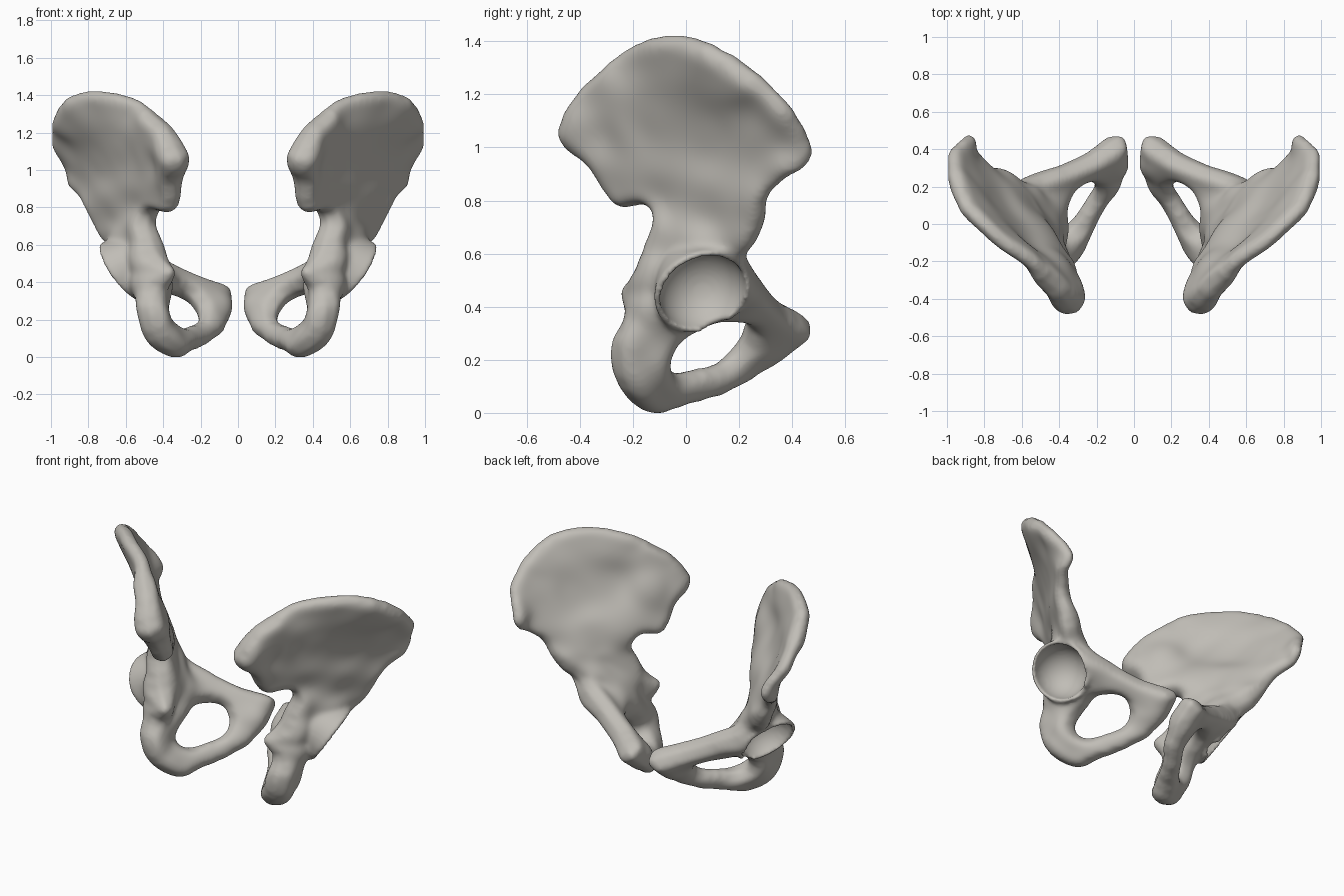
import bpy, bmesh
from mathutils import Vector, Matrix, geometry, kdtree

cube = bpy.data.objects.get("Cube")
if cube:
    bpy.data.objects.remove(cube, do_unlink=True)

# Bone material
bone = bpy.data.materials.new("warm_grey_bone")
bone.use_nodes = True
bone.diffuse_color = (0.53, 0.51, 0.47, 1)
bone.node_tree.nodes["Principled BSDF"].inputs["Base Color"].default_value = bone.diffuse_color

# Side profile of the hip bone (y, z): crest, front edge, pubis, ischium, notch
OUTLINE = [(-.475, 1.07), (-.41, 1.2), (-.31, 1.3), (-.2, 1.385), (-.07, 1.425), (.05, 1.405),
           (.2, 1.32), (.33, 1.22), (.43, 1.1), (.48, .99), (.45, .92), (.38, .88),
           (.31, .81), (.3, .73), (.27, .65), (.23, .59), (.27, .52), (.35, .42),
           (.45, .36), (.47, .32), (.4, .26), (.3, .18), (.2, .11), (.1, .06),
           (-.02, .03), (-.13, 0), (-.22, .05), (-.28, .17), (-.28, .27), (-.23, .37),
           (-.245, .46), (-.2, .52), (-.16, .62), (-.12, .73), (-.15, .78), (-.24, .77),
           (-.29, .82), (-.36, .93), (-.44, 1)]
FORAMEN = [(-.06, .17), (-.02, .15), (.12, .18), (.2, .25), (.23, .33), (.19, .35),
           (.1, .35), (0, .29), (-.05, .23)]

# Mid-surface guides: y, z, x and half thickness
ILIUM = [(-.44, 1.07, .33, .09), (-.4, 1, .32, .09), (-.33, 1.25, .43, .07),
         (-.2, 1.36, .55, .045), (-.07, 1.4, .74, .045), (.1, 1.36, .91, .05),
         (.22, 1.27, .95, .055), (.35, 1.15, .96, .045), (.46, 1, .89, .04),
         (.28, 1.12, .89, .03), (.1, 1.05, .74, .025), (-.1, 1.1, .6, .03),
         (.3, 1, .85, .03), (-.25, 1.05, .41, .075), (.38, .91, .87, .04),
         (-.25, .82, .36, .065), (.3, .78, .79, .05), (.1, .8, .63, .065),
         (-.08, .82, .48, .07), (-.1, .68, .5, .08), (.25, .65, .68, .07),
         (.08, .62, .59, .1)]
LOWER = [(.06, .44, .47, .11), (-.12, .52, .48, .11), (-.12, .4, .49, .1),
         (-.23, .46, .35, .04), (.2, .5, .55, .09), (-.2, .3, .47, .085),
         (-.2, .12, .42, .09), (-.1, .03, .3, .07), (-.1, .2, .44, .08),
         (.08, .11, .22, .055), (.24, .18, .11, .06), (.33, .26, .09, .09),
         (.42, .32, .09, .09), (.35, .36, .19, .075), (.27, .45, .38, .07),
         (.26, .31, .21, .06), (.2, .35, .32, .07), (.1, .36, .39, .08)]
GUIDES = ILIUM + LOWER


def smooth_loop(pts, steps=6):
    """Closed Catmull-Rom curve through the points."""
    p = [Vector(q) for q in pts]
    out = []
    for i in range(len(p)):
        a, b, c, d = (p[(i + k) % len(p)] for k in (-1, 0, 1, 2))
        for s in range(steps):
            t = s / steps
            out.append(.5 * (2 * b + (c - a) * t + (2 * a - 5 * b + 4 * c - d) * t ** 2
                             + (3 * b - a - 3 * c + d) * t ** 3))
    return out


def inside(p, loops):
    hit = False
    for loop in loops:
        for a, b in zip(loop, loop[1:] + loop[:1]):
            if (a.y > p.y) != (b.y > p.y) and p.x < a.x + (p.y - a.y) / (b.y - a.y) * (b.x - a.x):
                hit = not hit
    return hit


def mid_surface(p):
    """Locally fitted plane through the guides: point, normal, half thickness."""
    m, rhs = Matrix.Diagonal((0, .02, .02)), Vector((0, 0, 0))
    total = thick = 0
    for y, z, x, h in GUIDES:
        dy, dz = y - p.x, z - p.y
        w = 1 / (dy * dy + dz * dz + .004) ** 2
        row = Vector((1, dy, dz))
        for i in range(3):
            for j in range(3):
                m[i][j] += w * row[i] * row[j]
        rhs += w * x * row
        total += w
        thick += w * h
    x, sy, sz = m.inverted() @ rhs
    return Vector((x, p.x, p.y)), Vector((1, -sy, -sz)).normalized(), thick / total


def apply_modifiers(ob):
    dg = bpy.context.evaluated_depsgraph_get()
    mesh = bpy.data.meshes.new_from_object(ob.evaluated_get(dg))
    ob.modifiers.clear()
    ob.data = mesh


def add_object(name, bm):
    bmesh.ops.recalc_face_normals(bm, faces=bm.faces)
    mesh = bpy.data.meshes.new(name)
    bm.to_mesh(mesh)
    bm.free()
    mesh.materials.append(bone)
    ob = bpy.data.objects.new(name, mesh)
    bpy.context.collection.objects.link(ob)
    return ob


def remesh(ob, smoothing):
    mod = ob.modifiers.new("skin", 'REMESH')
    mod.mode, mod.voxel_size, mod.use_smooth_shade = 'VOXEL', .011, True
    mod = ob.modifiers.new("soften", 'SMOOTH')
    mod.factor, mod.iterations = .5, smoothing


# Triangulate the profile with its opening
loops = [smooth_loop(OUTLINE), smooth_loop(FORAMEN)]
points, edges = [], []
for loop in loops:
    n = len(points)
    edges += [(n + i, n + (i + 1) % len(loop)) for i in range(len(loop))]
    points += loop
rim = kdtree.KDTree(len(points))
for i, p in enumerate(points):
    rim.insert((p.x, p.y, 0), i)
rim.balance()
for i in range(-26, 27):
    for j in range(75):
        p = Vector((i * .02, j * .02))
        if rim.find((p.x, p.y, 0))[2] > .012 and inside(p, loops):
            points.append(p)
flat, _, tris, *_ = geometry.delaunay_2d_cdt(points, edges, [], 0, 1e-5)

# Two skins that meet at the rounded edges
bm = bmesh.new()
outer, inner = [], []
for p in flat:
    c, n, h = mid_surface(p)
    d = rim.find((p.x, p.y, 0))[2]
    reach = max(.055, h * .8)
    h *= (1 - (1 - min(d / reach, 1)) ** 2) ** .5
    outer.append(bm.verts.new(c + n * h))
    inner.append(bm.verts.new(c - n * h) if d > .001 else outer[-1])
for t in tris:
    if inside(sum((flat[i] for i in t), Vector((0, 0))) / 3, loops):
        for skin in (outer, inner):
            corners = [skin[i] for i in t]
            if not bm.faces.get(corners):
                bm.faces.new(corners)

# Hip socket: a flared cone, then hollowed
axis = Vector((.77, .28, -.57)).normalized()
socket = Vector((.63, .065, .45))
turn = axis.to_track_quat('Z', 'Y').to_matrix().to_4x4()
bmesh.ops.create_cone(bm, cap_ends=True, segments=48, radius1=.13, radius2=.195, depth=.18,
                      matrix=Matrix.Translation(socket - axis * .09) @ turn)
left = add_object("left_hip_bone", bm)
remesh(left, 8)
apply_modifiers(left)

# Bowl of the socket and the gap in its lower rim
for centre, radius in [(socket - axis * .01, .165), (Vector((.55, .12, .31)), .065)]:
    bm = bmesh.new()
    bmesh.ops.create_uvsphere(bm, u_segments=48, v_segments=32, radius=radius,
                              matrix=Matrix.Translation(centre))
    cutter = add_object("socket_cutter", bm)
    cutter.hide_render = True
    mod = left.modifiers.new("hollow", 'BOOLEAN')
    mod.operation, mod.object = 'DIFFERENCE', cutter
    apply_modifiers(left)
    bpy.data.objects.remove(cutter, do_unlink=True)
remesh(left, 8)
apply_modifiers(left)
left.data.materials.clear()
left.data.materials.append(bone)

# Rest the bone on the ground and mirror it
left.data.transform(Matrix.Translation((0, 0, -min(v.co.z for v in left.data.vertices))))
mirrored = left.data.copy()
mirrored.transform(Matrix.Diagonal((-1, 1, 1, 1)))
mirrored.flip_normals()
right = bpy.data.objects.new("right_hip_bone", mirrored)
bpy.context.collection.objects.link(right)
for ob in (left, right):
    ob.data.shade_smooth()
